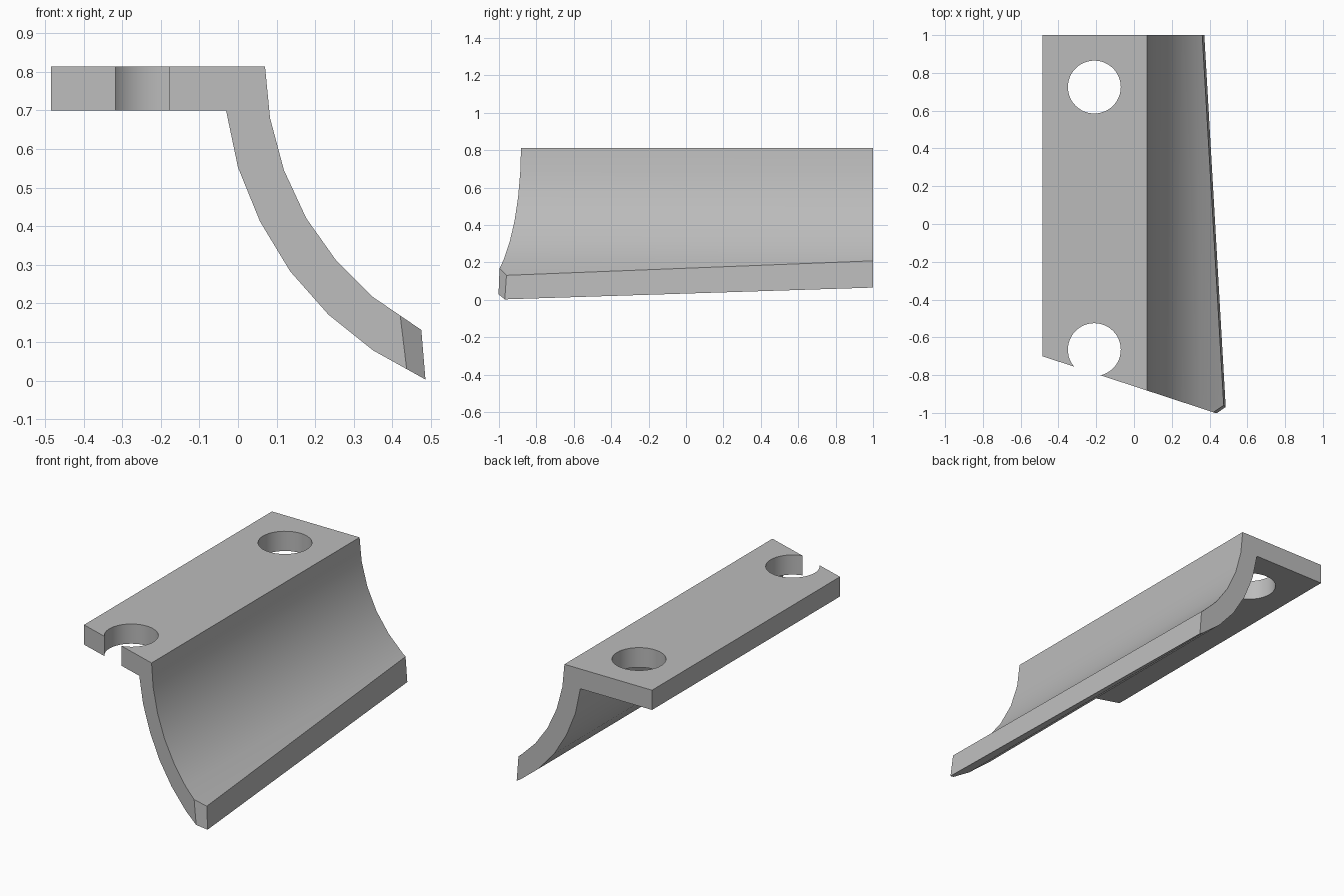
import bpy
import bmesh
from math import radians
from mathutils import Vector

cube = bpy.data.objects.get("Cube")
if cube:
    bpy.data.objects.remove(cube, do_unlink=True)

grey = bpy.data.materials.new("plain grey")
grey.use_nodes = True
grey.diffuse_color = (0.5, 0.5, 0.5, 1)
grey.node_tree.nodes["Principled BSDF"].inputs["Base Color"].default_value = (0.5, 0.5, 0.5, 1)


def add_object(name, bm):
    mesh = bpy.data.meshes.new(name)
    bmesh.ops.recalc_face_normals(bm, faces=bm.faces)
    bm.to_mesh(mesh)
    bm.free()
    obj = bpy.data.objects.new(name, mesh)
    bpy.context.collection.objects.link(obj)
    mesh.materials.append(grey)
    return obj


def trim(bm, point, normal):
    """Cut away everything on the normal's side and cap the cut."""
    geom = bm.verts[:] + bm.edges[:] + bm.faces[:]
    cut = bmesh.ops.bisect_plane(bm, geom=geom, dist=1e-6, plane_co=point,
                                 plane_no=normal, clear_outer=True)
    edges = [e for e in cut["geom_cut"] if isinstance(e, bmesh.types.BMEdge)]
    bmesh.ops.contextual_create(bm, geom=edges)


# Section: flat flange running into a curved skirt
outer_curve = [(0.07, 0.813), (0.083, 0.68), (0.119, 0.545), (0.177, 0.42),
               (0.255, 0.31), (0.35, 0.216), (0.6, 0.046)]
inner_curve = [(-0.031, 0.70), (0, 0.552), (0.057, 0.412), (0.135, 0.283),
               (0.235, 0.17), (0.35, 0.078), (0.6, -0.061)]
section = [(-0.485, 0.70), (-0.485, 0.813)] + outer_curve + inner_curve[::-1]

bm = bmesh.new()
end = bm.faces.new([bm.verts.new((x, 1, z)) for x, z in section])
sweep = bmesh.ops.extrude_face_region(bm, geom=[end], use_keep_orig=True)
bmesh.ops.translate(bm, vec=(0, -2.3, 0),
                    verts=[v for v in sweep["geom"] if isinstance(v, bmesh.types.BMVert)])

# Tapered lower edge, skewed front end and small corner chamfer
trim(bm, (0.475, -0.96, 0.13), (1, 0.055, 0.079))
trim(bm, (-0.485, -0.70, 0), (-0.328, -1, 0))
trim(bm, (0.475, -0.96, 0.13), Vector((0.52, -0.68, 0.09)))
bracket = add_object("curved_bracket", bm)

# Bolt holes, the front one breaking out through the skewed end
for name, y in (("back_hole_cutter", 0.725), ("front_hole_cutter", -0.665)):
    bm = bmesh.new()
    bmesh.ops.create_cone(bm, cap_ends=True, segments=48, radius1=0.14,
                          radius2=0.14, depth=0.4)
    bmesh.ops.translate(bm, vec=(-0.21, y, 0.76), verts=bm.verts)
    cutter = add_object(name, bm)
    cutter.hide_render = True
    hole = bracket.modifiers.new(name, "BOOLEAN")
    hole.operation = "DIFFERENCE"
    hole.solver = "EXACT"
    hole.object = cutter
    bpy.ops.object.select_all(action="DESELECT")
    bracket.select_set(True)
    bpy.context.view_layer.objects.active = bracket
    bpy.ops.object.modifier_apply(modifier=hole.name)
    bpy.data.objects.remove(cutter, do_unlink=True)

bpy.ops.object.shade_smooth_by_angle(angle=radians(25))
